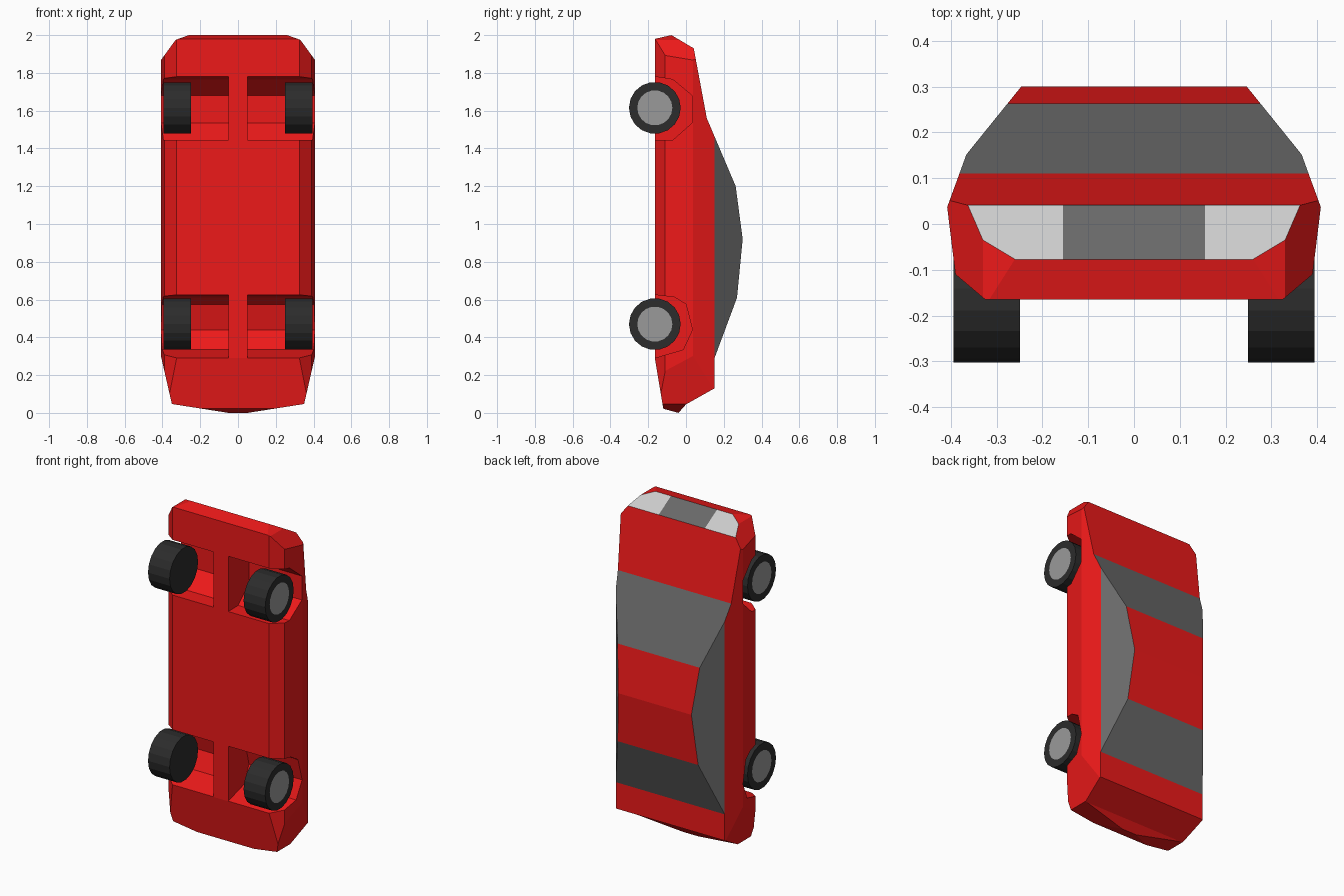
import bpy, bmesh, math
from mathutils import Vector, Matrix

if "Cube" in bpy.data.objects:
    bpy.data.objects.remove(bpy.data.objects["Cube"])


def material(name, r, g, b):
    m = bpy.data.materials.new(name)
    m.diffuse_color = (r, g, b, 1)
    m.use_nodes = True
    m.node_tree.nodes["Principled BSDF"].inputs["Base Color"].default_value = m.diffuse_color
    return m


RED = material("red_paint", 0.85, 0.01, 0.01)
GLASS = material("dark_glass", 0.14, 0.14, 0.14)
LAMP = material("lamp_grey", 0.7, 0.7, 0.7)
RUBBER = material("rubber", 0.025, 0.025, 0.025)
HUB = material("hub_grey", 0.32, 0.32, 0.32)


def to_object(bm, name, mats):
    bmesh.ops.recalc_face_normals(bm, faces=bm.faces[:])
    me = bpy.data.meshes.new(name)
    bm.to_mesh(me)
    bm.free()
    for m in mats:
        me.materials.append(m)
    ob = bpy.data.objects.new(name, me)
    bpy.context.collection.objects.link(ob)
    return ob


def prism(bm, profile, x0, x1):
    """Extrude a (y, z) profile along x."""
    a = [bm.verts.new((x0, y, z)) for y, z in profile]
    b = [bm.verts.new((x1, y, z)) for y, z in profile]
    n = len(profile)
    bm.faces.new(a)
    bm.faces.new(b[::-1])
    for i in range(n):
        j = (i + 1) % n
        bm.faces.new((a[i], b[i], b[j], a[j]))


def slice_off(bm, co, no):
    """Cut away the outer side of a plane and cap it."""
    geom = bm.verts[:] + bm.edges[:] + bm.faces[:]
    bmesh.ops.bisect_plane(bm, geom=geom, dist=1e-6, plane_co=co,
                           plane_no=no, clear_outer=True)
    rim = [e for e in bm.edges if e.is_boundary]
    if rim:
        bmesh.ops.edgeloop_fill(bm, edges=rim)


def slice_path(bm, path, axis):
    """Cut along each segment of an outline, on both sides of the car."""
    for (xa, va), (xb, vb) in zip(path, path[1:]):
        for s in (1, -1):
            co, no = Vector((s * xa, 0, 0)), Vector((s * (vb - va), 0, 0))
            co[axis] = va
            no[axis] = xa - xb
            slice_off(bm, co, no.normalized())


# Body: side profile, trimmed by the cross-section and the plan outline
bm = bmesh.new()
prism(bm, [(-0.165, 1.98), (-0.077, 2.0), (0.041, 1.93), (0.11, 1.56),
           (0.263, 1.2), (0.30, 0.92), (0.27, 0.61), (0.151, 0.29),
           (0.151, 0.13), (0.0, 0.045), (-0.04, 0.0), (-0.12, 0.022),
           (-0.165, 0.29)], -0.45, 0.45)
bmesh.ops.recalc_face_normals(bm, faces=bm.faces[:])
slice_path(bm, [(0.325, -0.165), (0.39, -0.11), (0.408, 0.037),
                (0.366, 0.152), (0.244, 0.303)], 1)
slice_path(bm, [(0.05, 0.0), (0.35, 0.047), (0.41, 0.31)], 2)
slice_path(bm, [(0.41, 1.865), (0.33, 1.975), (0.26, 2.0)], 2)
bmesh.ops.recalc_face_normals(bm, faces=bm.faces[:])
bm.normal_update()


def is_nose(f):
    return f.calc_center_median().z > 1.9 and f.normal.y > 0.4 and f.normal.z > 0.8


# Nose panel split into lamps and grille
for x in (-0.155, 0.155):
    fs = [f for f in bm.faces if is_nose(f)]
    es = {e for f in fs for e in f.edges}
    vs = {v for f in fs for v in f.verts}
    bmesh.ops.bisect_plane(bm, geom=list(vs) + list(es) + fs, dist=1e-6,
                           plane_co=(x, 0, 0), plane_no=(1, 0, 0))
bm.normal_update()

# Windows, lamps and grille colours
for f in bm.faces:
    c, n = f.calc_center_bounds(), f.normal
    if is_nose(f):
        f.material_index = 1 if abs(c.x) < 0.15 else 2
    elif abs(n.x) > 0.5 and c.y > 0.152:
        f.material_index = 1
    elif n.y > 0.5 and (1.2 < c.z < 1.56 or 0.29 < c.z < 0.61):
        f.material_index = 1
body = to_object(bm, "car_body", [RED, GLASS, LAMP])

# Wheel wells cut out of the body
FRONT_WELL = [(-0.25, 1.78), (-0.165, 1.78), (-0.07, 1.765), (0.032, 1.68),
              (0.032, 1.535), (-0.07, 1.445), (-0.25, 1.443)]
REAR_WELL = [(-0.25, 0.625), (-0.165, 0.625), (-0.06, 0.612), (0.0, 0.575),
             (0.034, 0.44), (-0.015, 0.335), (-0.165, 0.291), (-0.25, 0.291)]
bm = bmesh.new()
for well in (FRONT_WELL, REAR_WELL):
    for s in (1, -1):
        prism(bm, well, s * 0.05, s * 0.5)
cutter = to_object(bm, "wheel_well_cutter", [RED])
cutter.hide_render = True
mod = body.modifiers.new("wheel_wells", 'BOOLEAN')
mod.operation = 'DIFFERENCE'
mod.solver = 'EXACT'
mod.object = cutter
bpy.context.view_layer.objects.active = body
bpy.ops.object.modifier_apply(modifier=mod.name)
bpy.data.objects.remove(cutter)

# Wheels: tyre with an inset hub disc on the outer face
for label, z in (("front", 1.615), ("rear", 0.47)):
    for side, s in (("right", 1), ("left", -1)):
        bm = bmesh.new()
        bmesh.ops.create_cone(bm, cap_ends=True, segments=18, radius1=0.137,
                              radius2=0.137, depth=0.145,
                              matrix=Matrix.Rotation(s * math.pi / 2, 4, 'Y'))
        bm.normal_update()
        cap = [f for f in bm.faces if f.normal.x * s > 0.9]
        bmesh.ops.inset_region(bm, faces=cap, thickness=0.044)
        cap[0].material_index = 1
        wheel = to_object(bm, f"{label}_{side}_wheel", [RUBBER, HUB])
        wheel.location = (s * 0.3215, -0.165, z)
